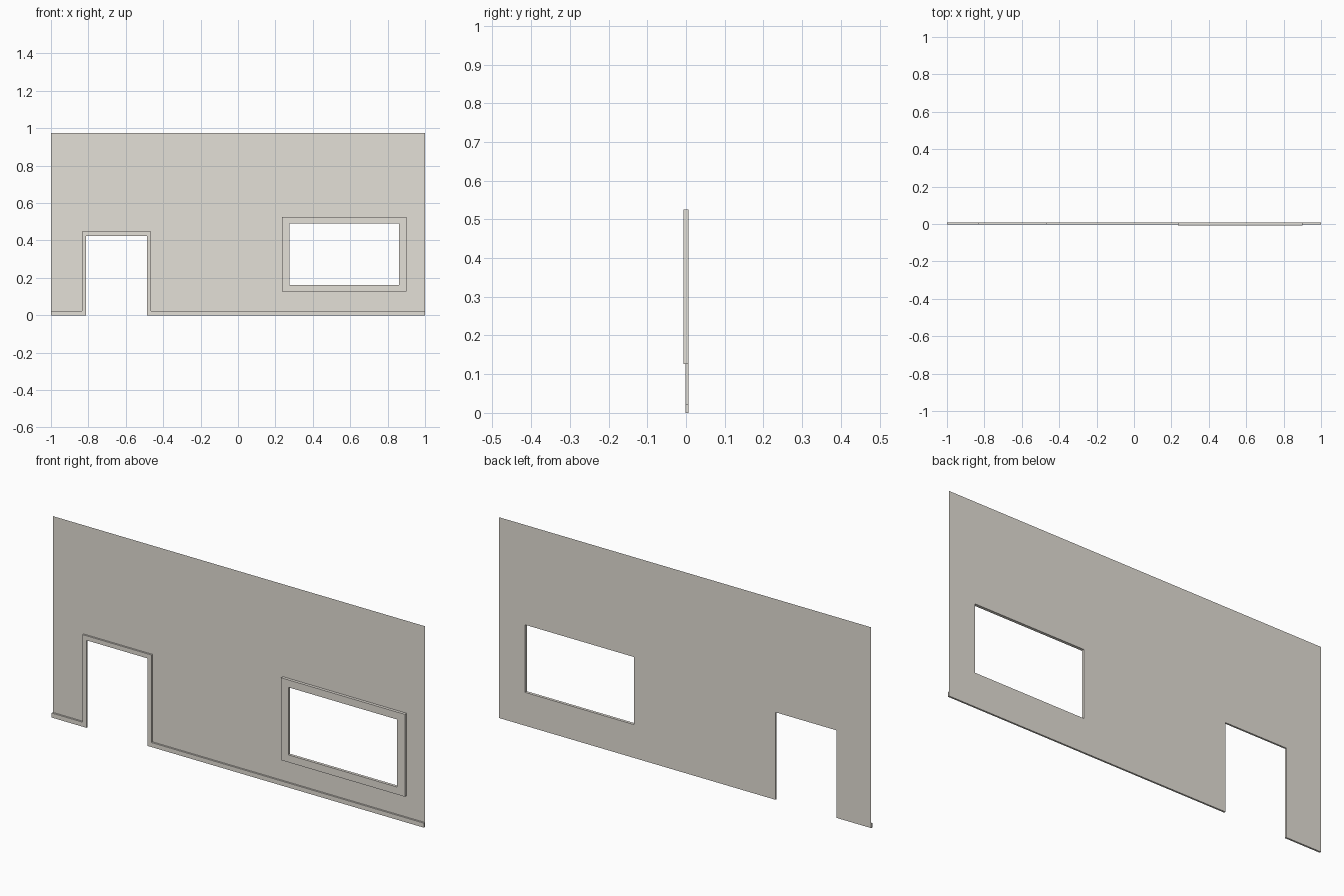
import bpy, bmesh

if "Cube" in bpy.data.objects:
    bpy.data.objects.remove(bpy.data.objects["Cube"])

BACK = 0.007           # plane of the wall sheet
TRIM_FRONT = -0.0015   # face of the skirting and door trim
FRAME_FRONT = -0.007   # face of the window frame

paint = bpy.data.materials.new("warm_grey_paint")
paint.diffuse_color = (0.775, 0.742, 0.68, 1)
paint.use_nodes = True
paint.node_tree.nodes["Principled BSDF"].inputs["Base Color"].default_value = paint.diffuse_color


def finish(name, bm):
    bmesh.ops.remove_doubles(bm, verts=bm.verts, dist=1e-5)
    mesh = bpy.data.meshes.new(name)
    bm.to_mesh(mesh)
    bm.free()
    mesh.materials.append(paint)
    obj = bpy.data.objects.new(name, mesh)
    bpy.context.collection.objects.link(obj)
    return obj


def band(name, inner, outer, front, closed):
    """Raised flat strip between two outlines, open where it meets the wall."""
    bm = bmesh.new()

    def points(line, y):
        return [bm.verts.new((x, y, z)) for x, z in line]

    rows = [points(inner, BACK), points(inner, front),
            points(outer, front), points(outer, BACK)]
    n = len(inner)
    for i in range(n if closed else n - 1):
        j = (i + 1) % n
        for a, b in zip(rows, rows[1:]):
            bm.faces.new((a[i], a[j], b[j], b[i]))
    if not closed:
        for i in (0, n - 1):
            bm.faces.new([r[i] for r in rows])
    bmesh.ops.recalc_face_normals(bm, faces=bm.faces)
    # the strip must face the front
    big = max(bm.faces, key=lambda f: abs(f.normal.y) * f.calc_area())
    if big.normal.y > 0:
        bmesh.ops.reverse_faces(bm, faces=bm.faces)
    return finish(name, bm)


def rect(x0, x1, z0, z1):
    return [(x0, z0), (x1, z0), (x1, z1), (x0, z1)]


# openings: x0, x1, z0, z1
DOOR = (-0.813, -0.486, 0.0, 0.425)
WINDOW = (0.275, 0.86, 0.162, 0.49)

# wall sheet with door and window openings
xs = [-1, DOOR[0], DOOR[1], WINDOW[0], WINDOW[1], 1]
zs = [0, WINDOW[2], DOOR[3], WINDOW[3], 0.975]
bm = bmesh.new()
for x0, x1 in zip(xs, xs[1:]):
    for z0, z1 in zip(zs, zs[1:]):
        cx, cz = (x0 + x1) / 2, (z0 + z1) / 2
        if any(a < cx < b and c < cz < d for a, b, c, d in (DOOR, WINDOW)):
            continue
        bm.faces.new([bm.verts.new((x, BACK, z)) for x, z in rect(x0, x1, z0, z1)])
finish("wall", bm)

# skirting that runs up and around the doorway
t = 0.022
d0, d1, _, dz = DOOR
band("skirting_and_door_trim",
     [(-1, 0), (d0, 0), (d0, dz), (d1, dz), (d1, 0), (1, 0)],
     [(-1, t), (d0 - t, t), (d0 - t, dz + t), (d1 + t, dz + t), (d1 + t, t), (1, t)],
     TRIM_FRONT, False)

# window frame
band("window_frame", rect(*WINDOW), rect(0.236, 0.901, 0.126, 0.526), FRAME_FRONT, True)
